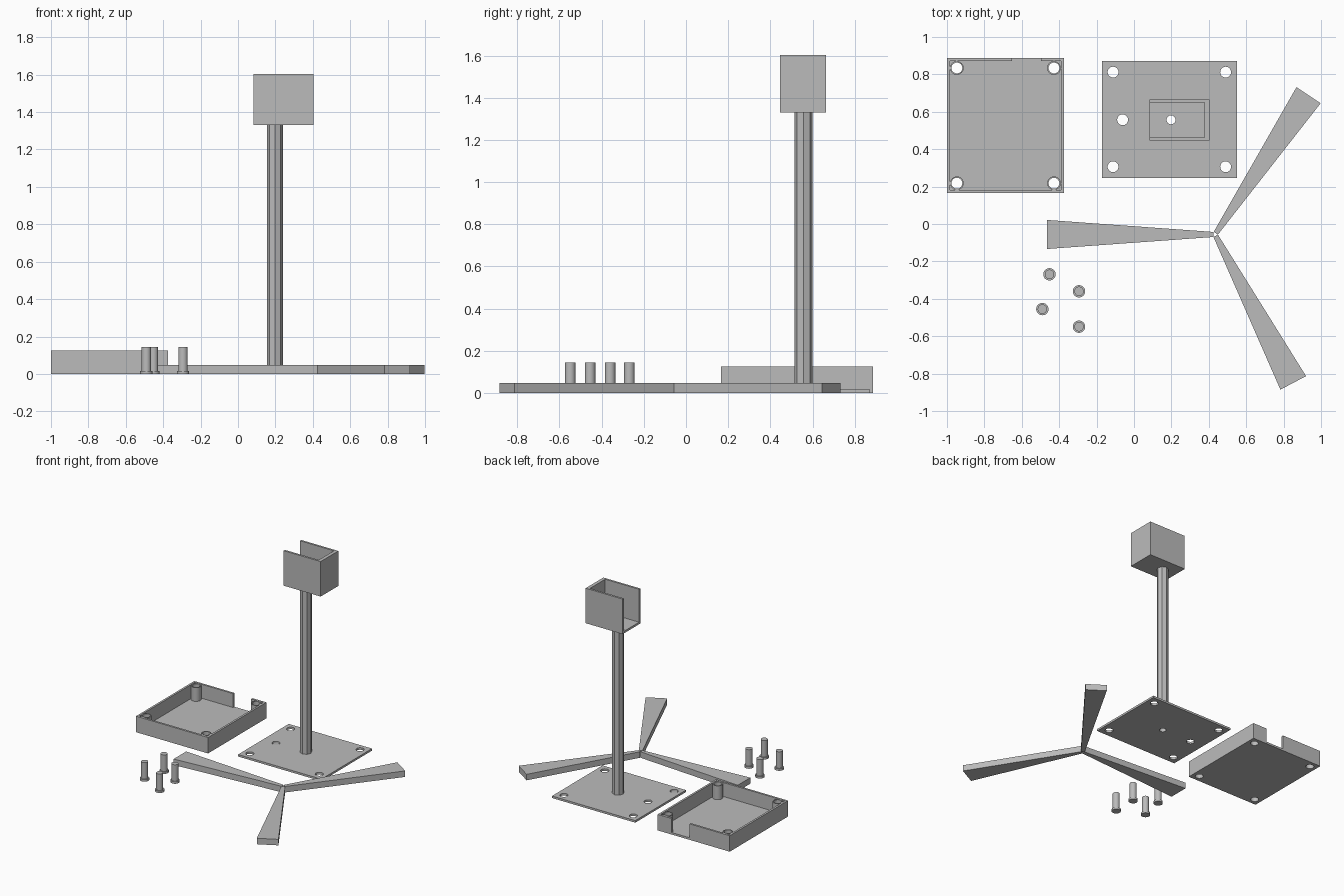
import bpy, bmesh, math
from mathutils import Vector, Matrix

cube = bpy.data.objects.get("Cube")
if cube:
    bpy.data.objects.remove(cube, do_unlink=True)

grey = bpy.data.materials.new("plain_grey")
grey.use_nodes = True
COLOUR = (0.5, 0.5, 0.5, 1)
grey.diffuse_color = COLOUR
grey.node_tree.nodes["Principled BSDF"].inputs["Base Color"].default_value = COLOUR


def add_box(bm, x, y, z):
    """Box from (min, max) ranges."""
    lo, hi = Vector((x[0], y[0], z[0])), Vector((x[1], y[1], z[1]))
    m = Matrix.Translation((lo + hi) / 2) @ Matrix.Diagonal((*(hi - lo), 1))
    bmesh.ops.create_cube(bm, size=1, matrix=m)


def add_cylinder(bm, x, y, z, r, sides=32):
    m = Matrix.Translation((x, y, (z[0] + z[1]) / 2))
    bmesh.ops.create_cone(bm, cap_ends=True, segments=sides, radius1=r,
                          radius2=r, depth=z[1] - z[0], matrix=m)


def make(name, bm, smooth=False):
    bmesh.ops.recalc_face_normals(bm, faces=bm.faces)
    mesh = bpy.data.meshes.new(name)
    bm.to_mesh(mesh)
    bm.free()
    mesh.materials.append(grey)
    obj = bpy.data.objects.new(name, mesh)
    bpy.context.collection.objects.link(obj)
    if smooth:
        select(obj)
        bpy.ops.object.shade_smooth_by_angle(angle=math.radians(30))
    return obj


def select(obj):
    bpy.ops.object.select_all(action='DESELECT')
    obj.select_set(True)
    bpy.context.view_layer.objects.active = obj


def cut(obj, *shapes):
    """Subtract each (function, arguments) shape from the object."""
    for fn, args in shapes:
        bm = bmesh.new()
        fn(bm, *args)
        cutter = make("cutter", bm)
        cutter.hide_render = True
        mod = obj.modifiers.new("cut", 'BOOLEAN')
        mod.operation, mod.solver, mod.object = 'DIFFERENCE', 'EXACT', cutter
        select(obj)
        bpy.ops.object.modifier_apply(modifier=mod.name)
        bpy.data.objects.remove(cutter, do_unlink=True)


def box(name, *ranges):
    bm = bmesh.new()
    add_box(bm, *ranges)
    return make(name, bm)


WALL = 0.016
THROUGH = (-0.1, 2)
HOLE = 0.029
POLE = (0.198, 0.557)
bore = (add_cylinder, (*POLE, THROUGH, 0.024))

# Open tray with a notch in its back wall and a hole in each corner
tray_x, tray_y, tray_h = (-1, -0.375), (0.165, 0.887), 0.125
corners = [(x, y) for x in (-0.947, -0.428) for y in (0.218, 0.834)]
tray = box("tray", tray_x, tray_y, (0, tray_h))
cut(tray,
    (add_box, ((tray_x[0] + WALL, tray_x[1] - WALL),
               (tray_y[0] + WALL, tray_y[1] - WALL), (WALL, 1))),
    (add_box, ((-0.652, -0.497), (0.85, 1), (WALL, 1))),
    *[(add_cylinder, (x, y, THROUGH, HOLE)) for x, y in corners])

# Hollow corner posts inside the tray
for i, (x, y) in enumerate(corners):
    bm = bmesh.new()
    add_cylinder(bm, x, y, (WALL, tray_h - 0.001), 0.0365)
    post = make(f"tray_post_{i + 1}", bm, True)
    cut(post, (add_cylinder, (x, y, THROUGH, HOLE)))

# Base plate with screw holes, a cable hole and the pole bore
plate = box("base_plate", (-0.171, 0.551), (0.245, 0.872), (0, WALL))
holes = [(x, y) for x in (-0.112, 0.49) for y in (0.306, 0.812)] + [(-0.061, 0.557)]
cut(plate, bore, *[(add_cylinder, (x, y, THROUGH, HOLE)) for x, y in holes])

# Eight-sided hollow pole
bm = bmesh.new()
add_cylinder(bm, *POLE, (WALL, 1.33), 0.043, 8)
cut(make("pole", bm), bore)

# Holder on top, open above and on one side
holder = box("holder", (0.083, 0.404), (0.446, 0.665), (1.33, 1.604))
cut(holder, bore,
    (add_box, ((0, 0.377), (0.446 + WALL, 0.665 - WALL), (1.33 + WALL, 2))))

# Three tapered arms meeting at a hub
bm = bmesh.new()
for degrees in (180, 56.1, -62.2):
    turn = Matrix.Translation((0.433, -0.056, 0)) @ Matrix.Rotation(
        math.radians(degrees), 4, 'Z')
    outline = [(0.008, -0.0135), (0.897, -0.0775), (0.897, 0.0775), (0.008, 0.0135)]
    face = bm.faces.new([bm.verts.new(turn @ Vector((x, y, 0))) for x, y in outline])
    top = bmesh.ops.extrude_face_region(bm, geom=[face], use_keep_orig=True)["geom"]
    bmesh.ops.translate(bm, vec=(0, 0, 0.047),
                        verts=[v for v in top if isinstance(v, bmesh.types.BMVert)])
make("tripod_foot", bm)

# Four loose pins standing on their heads
for i, (x, y) in enumerate([(-0.452, -0.269), (-0.294, -0.36),
                            (-0.49, -0.455), (-0.294, -0.549)]):
    bm = bmesh.new()
    add_cylinder(bm, x, y, (0, WALL), 0.033)
    add_cylinder(bm, x, y, (WALL, 0.145), 0.025)
    make(f"pin_{i + 1}", bm, True)
